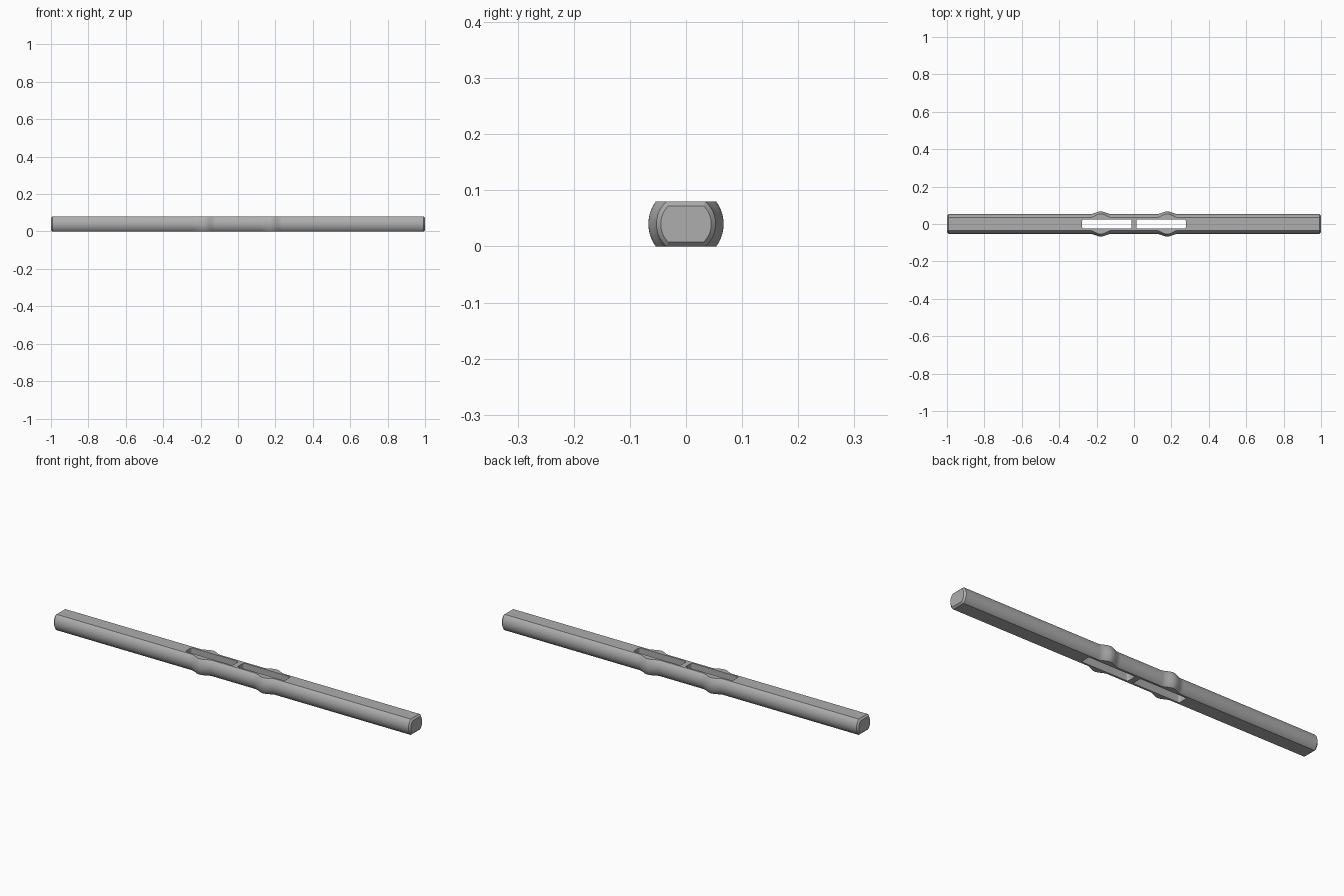
import bpy, bmesh, math

cube = bpy.data.objects.get("Cube")
if cube:
    bpy.data.objects.remove(cube, do_unlink=True)

HALF_H = 0.04      # half the height between the two flats
ROD_R = 0.053      # radius of the round sides
BULGE_R = 0.067
BULGE_X = 0.178
BULGE_HALF = 0.058
CHAMFER = 0.008
ARC = 20           # points along each round side

grey = bpy.data.materials.new("grey metal")
grey.use_nodes = True
grey.diffuse_color = (0.42, 0.42, 0.42, 1)
grey.node_tree.nodes["Principled BSDF"].inputs["Base Color"].default_value = (0.42, 0.42, 0.42, 1)


def make_object(name, bm):
    bmesh.ops.recalc_face_normals(bm, faces=bm.faces)
    mesh = bpy.data.meshes.new(name)
    bm.to_mesh(mesh)
    bm.free()
    mesh.materials.append(grey)
    obj = bpy.data.objects.new(name, mesh)
    bpy.context.collection.objects.link(obj)
    return obj


def section(bm, x, r, h):
    """Ring of a circle cut flat at the top and bottom."""
    a = math.asin(h / r)
    side = [-a + 2 * a * i / (ARC - 1) for i in range(ARC)]
    angles = side + [math.pi + t for t in side]
    return [bm.verts.new((x, r * math.cos(t), HALF_H + r * math.sin(t))) for t in angles]


def radius(x):
    d = abs(abs(x) - BULGE_X) / BULGE_HALF
    if d >= 1:
        return ROD_R
    return ROD_R + (BULGE_R - ROD_R) * (0.5 + 0.5 * math.cos(math.pi * d))


# Rod with two swollen rings, lofted through its sections
steps = 24
ring = [BULGE_X - BULGE_HALF + 2 * BULGE_HALF * i / steps for i in range(steps + 1)]
stations = [-1 + CHAMFER] + [-x for x in reversed(ring)] + ring + [1 - CHAMFER]
bm = bmesh.new()
loops = [section(bm, -1, ROD_R - CHAMFER, HALF_H - CHAMFER)]
loops += [section(bm, x, radius(x), HALF_H) for x in stations]
loops.append(section(bm, 1, ROD_R - CHAMFER, HALF_H - CHAMFER))
for a, b in zip(loops, loops[1:]):
    for i in range(len(a)):
        j = (i + 1) % len(a)
        bm.faces.new((a[i], a[j], b[j], b[i]))
bm.faces.new(loops[0])
bm.faces.new(loops[-1])
rod = make_object("rod", bm)


def slot_cutter(name, x0, x1, half_w, corner):
    """Upright block with rounded corners that cuts a through slot."""
    bm = bmesh.new()
    verts = []
    corners = [(x1, 1, 0), (x0, 1, 1), (x0, -1, 2), (x1, -1, 3)]
    for x, sy, quarter in corners:
        cx = x - corner if x == x1 else x + corner
        for k in range(7):
            t = math.pi / 2 * (quarter + k / 6)
            verts.append(bm.verts.new((cx + corner * math.cos(t),
                                       sy * (half_w - corner) + corner * math.sin(t), -0.1)))
    face = bm.faces.new(verts)
    top = bmesh.ops.extrude_face_region(bm, geom=[face])["geom"]
    bmesh.ops.translate(bm, vec=(0, 0, 0.3),
                        verts=[g for g in top if isinstance(g, bmesh.types.BMVert)])
    obj = make_object(name, bm)
    obj.hide_render = True
    return obj


# Two through slots, leaving a narrow bridge in the middle
cutters = [slot_cutter("slot_cutter_right", -0.277, -0.014, 0.025, 0.008),
           slot_cutter("slot_cutter_left", 0.014, 0.277, 0.025, 0.008)]
bpy.context.view_layer.objects.active = rod
rod.select_set(True)
for c in cutters:
    mod = rod.modifiers.new("slot", 'BOOLEAN')
    mod.operation = 'DIFFERENCE'
    mod.solver = 'EXACT'
    mod.object = c
    bpy.ops.object.modifier_apply(modifier=mod.name)
for c in cutters:
    bpy.data.objects.remove(c, do_unlink=True)

bpy.ops.object.select_all(action='DESELECT')
rod.select_set(True)
bpy.ops.object.shade_smooth_by_angle(angle=math.radians(30))
